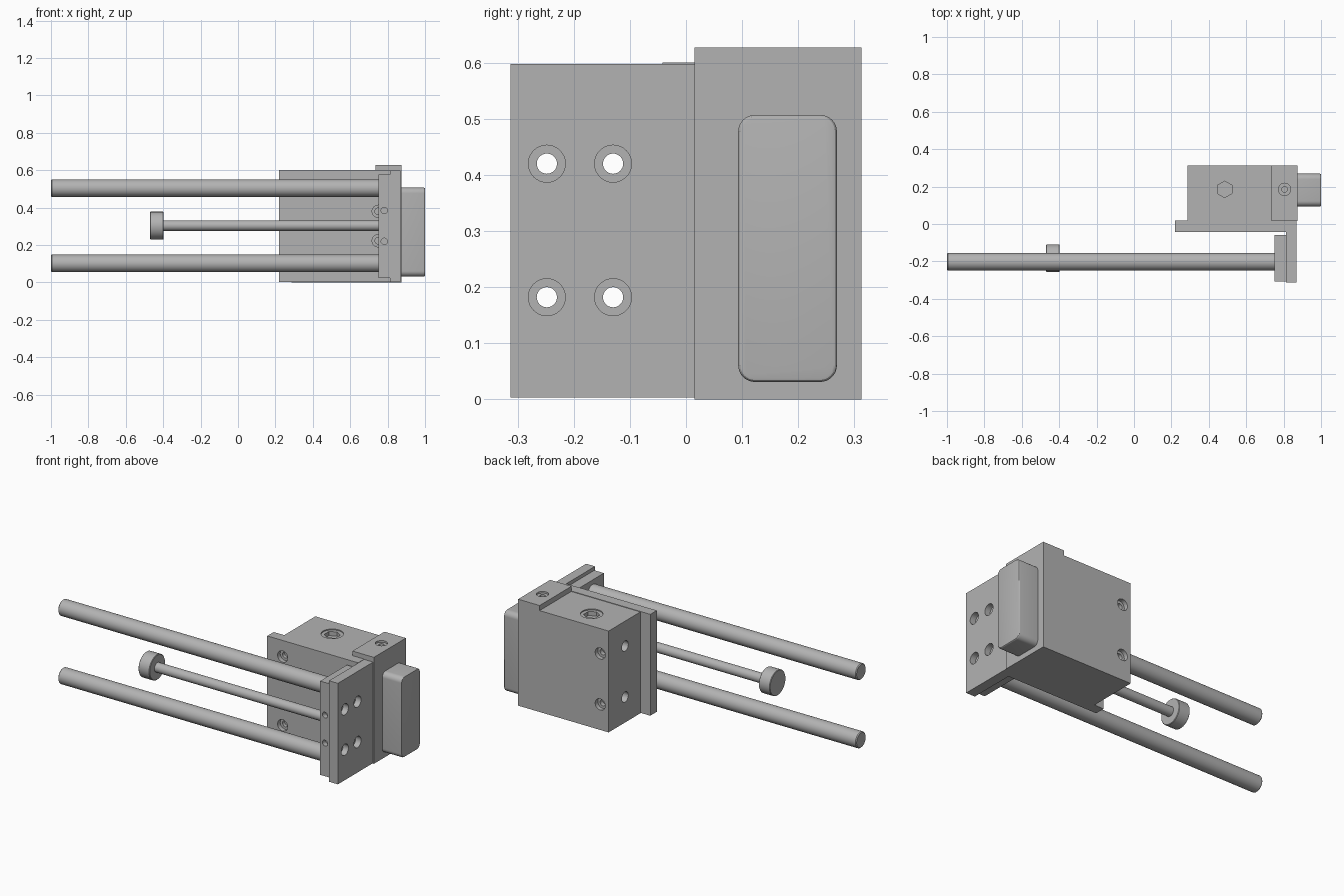
import bpy, bmesh, math
from mathutils import Matrix, Vector

cube = bpy.data.objects.get("Cube")
if cube:
    bpy.data.objects.remove(cube, do_unlink=True)

grey = bpy.data.materials.new("machined grey")
grey.use_nodes = True
colour = (0.45, 0.45, 0.45, 1)
grey.diffuse_color = colour
grey.node_tree.nodes["Principled BSDF"].inputs["Base Color"].default_value = colour


def finish(name, bm):
    mesh = bpy.data.meshes.new(name)
    bmesh.ops.recalc_face_normals(bm, faces=bm.faces)
    bm.to_mesh(mesh)
    bm.free()
    mesh.materials.append(grey)
    obj = bpy.data.objects.new(name, mesh)
    bpy.context.collection.objects.link(obj)
    return obj


def box_mesh(x, y, z):
    bm = bmesh.new()
    bmesh.ops.create_cube(bm, size=1)
    for v in bm.verts:
        v.co = [s[0] if c < 0 else s[1] for s, c in zip((x, y, z), v.co)]
    return bm


def box(name, x, y, z):
    return finish(name, box_mesh(x, y, z))


def cylinder(name, start, end, radius, sides=48, chamfer=0):
    start, end = Vector(start), Vector(end)
    axis = end - start
    turn = axis.to_track_quat('Z', 'Y').to_matrix().to_4x4()
    bm = bmesh.new()
    bmesh.ops.create_cone(bm, cap_ends=True, segments=sides, radius1=radius,
                          radius2=radius, depth=axis.length,
                          matrix=Matrix.Translation((start + end) / 2) @ turn)
    if chamfer:
        rims = [e for e in bm.edges if any(len(f.verts) > 4 for f in e.link_faces)]
        bmesh.ops.bevel(bm, geom=rims, offset=chamfer, segments=1, affect='EDGES')
    return finish(name, bm)


def smooth(obj):
    bpy.ops.object.select_all(action='DESELECT')
    obj.select_set(True)
    bpy.context.view_layer.objects.active = obj
    bpy.ops.object.shade_smooth_by_angle(angle=math.radians(30))


def drill(obj, point, direction, radius, depth, sides=32):
    """Cut one round or polygonal hole, starting at a surface point."""
    p, d = Vector(point), Vector(direction)
    cutter = cylinder("hole_cutter", p - d * 0.02, p + d * depth, radius, sides)
    cutter.hide_render = True
    mod = obj.modifiers.new("hole", 'BOOLEAN')
    mod.operation, mod.solver, mod.object = 'DIFFERENCE', 'EXACT', cutter
    bpy.ops.object.select_all(action='DESELECT')
    obj.select_set(True)
    bpy.context.view_layer.objects.active = obj
    bpy.ops.object.modifier_apply(modifier=mod.name)
    bpy.data.objects.remove(cutter, do_unlink=True)


def counterbore(obj, point, direction, wide=0.033, narrow=0.018, shallow=0.025, deep=0.05):
    drill(obj, point, direction, wide, shallow)
    drill(obj, point, direction, narrow, deep)


IN_X, OUT_X, IN_Y, OUT_Y, DOWN = (1, 0, 0), (-1, 0, 0), (0, 1, 0), (0, -1, 0), (0, 0, -1)

# Main body with air ports, rear mounting holes and hexagonal top plug
body = box("main_body", (0.285, 0.735), (0.015, 0.313), (0, 0.597))
for z in (0.15, 0.45):
    drill(body, (0.285, 0.16, z), IN_X, 0.03, 0.06)
    counterbore(body, (0.34, 0.313, z), OUT_Y)
drill(body, (0.485, 0.185, 0.597), DOWN, 0.06, 0.006, 48)
drill(body, (0.485, 0.185, 0.597), DOWN, 0.044, 0.03, 6)

# Raised end cap
cap = box("end_cap", (0.735, 0.875), (0.015, 0.313), (0, 0.627))
counterbore(cap, (0.805, 0.185, 0.627), DOWN, narrow=0.015, shallow=0.01)

# Front flange
flange = box("front_flange", (0.22, 0.812), (-0.042, 0.018), (0.003, 0.6))
for x, heights in ((0.32, (0.1, 0.505)), (0.75, (0.223, 0.38))):
    for z in heights:
        counterbore(flange, (x, -0.042, z), IN_Y, deep=0.045)

# Tool plate and rod clamp, drilled through together
plate = box("tool_plate", (0.812, 0.87), (-0.313, 0.015), (0.003, 0.598))
clamp = box("rod_clamp", (0.75, 0.812), (-0.307, -0.058), (0.025, 0.577))
for y in (-0.248, -0.13):
    for z in (0.182, 0.42):
        counterbore(plate, (0.87, y, z), OUT_X, shallow=0.035, deep=0.1)
        drill(clamp, (0.83, y, z), OUT_X, 0.018, 0.12)
for z in (0.22, 0.385):
    drill(clamp, (0.782, -0.307, z), IN_Y, 0.017, 0.03)

# Guide rods, piston rod and its end knob
for name, z in (("lower_guide_rod", 0.102), ("upper_guide_rod", 0.504)):
    smooth(cylinder(name, (-1, -0.202, z), (0.76, -0.202, z), 0.047, chamfer=0.005))
smooth(cylinder("piston_rod", (-0.41, -0.183, 0.304), (0.76, -0.183, 0.304), 0.028))
smooth(cylinder("piston_knob", (-0.47, -0.183, 0.304), (-0.397, -0.183, 0.304), 0.074, chamfer=0.003))

# Rounded end cover
bm = box_mesh((0.87, 1), (0.093, 0.269), (0.031, 0.507))
long_edges = [e for e in bm.edges if abs(e.verts[0].co.x - e.verts[1].co.x) > 0.1]
bmesh.ops.bevel(bm, geom=long_edges, offset=0.03, segments=8, profile=0.5, affect='EDGES')
rim = [e for e in bm.edges if all(v.co.x > 0.99 for v in e.verts)]
bmesh.ops.bevel(bm, geom=rim, offset=0.007, segments=3, profile=0.5, affect='EDGES')
smooth(finish("end_cover", bm))

for part in (body, cap, flange, plate, clamp):
    smooth(part)
